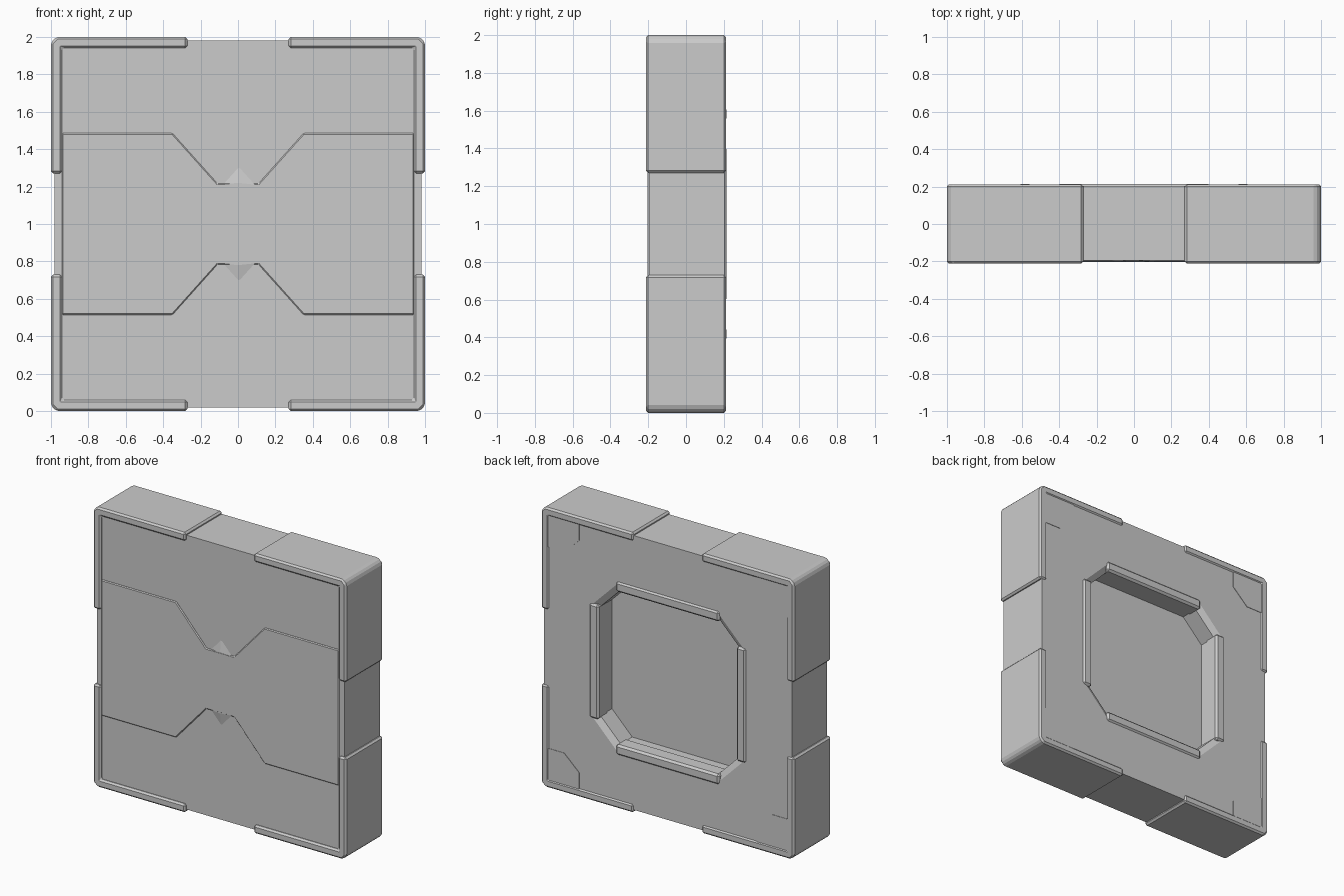
import bpy
import bmesh

cube = bpy.data.objects.get("Cube")
if cube:
    bpy.data.objects.remove(cube, do_unlink=True)

grey = bpy.data.materials.new("plain_grey")
grey.use_nodes = True
grey.diffuse_color = (0.6, 0.6, 0.6, 1)
grey.node_tree.nodes["Principled BSDF"].inputs["Base Color"].default_value = (0.6, 0.6, 0.6, 1)

MID = 1.0  # height of the block's centre


def loft(name, rings, bevel=0.0):
    """Join outlines [(y, [(x, z), ...]), ...], z measured from the centre, into a closed solid."""
    bm = bmesh.new()
    loops = [[bm.verts.new((x, y, z + MID)) for x, z in pts] for y, pts in rings]
    n = len(loops[0])
    bm.faces.new(loops[0])
    bm.faces.new(loops[-1])
    for a, b in zip(loops, loops[1:]):
        for i in range(n):
            j = (i + 1) % n
            bm.faces.new((a[i], a[j], b[j], b[i]))
    bmesh.ops.recalc_face_normals(bm, faces=bm.faces)
    mesh = bpy.data.meshes.new(name)
    bm.to_mesh(mesh)
    bm.free()
    mesh.materials.append(grey)
    ob = bpy.data.objects.new(name, mesh)
    bpy.context.collection.objects.link(ob)
    if bevel:
        mod = ob.modifiers.new("Bevel", "BEVEL")
        mod.width = bevel
        mod.segments = 1
        mod.limit_method = "ANGLE"
    return ob


def prism(name, pts, y0, y1, bevel=0.0):
    return loft(name, [(y0, pts), (y1, pts)], bevel)


def rect(x0, x1, z0, z1):
    return [(x0, z0), (x1, z0), (x1, z1), (x0, z1)]


def octagon(r, c):
    return [(r, -c), (r, c), (c, r), (-c, r), (-r, c), (-r, -c), (-c, -r), (c, -r)]


# Main block with a chamfered octagonal recess in the back
body = prism("body", rect(-0.98, 0.98, -0.98, 0.98), -0.195, 0.203)
cutter = loft("recess_cutter", [(0.05, octagon(0.55, 0.39)),
                                (0.18, octagon(0.55, 0.39)),
                                (0.203, octagon(0.59, 0.41)),
                                (0.3, octagon(0.59, 0.41))])
cutter.hide_render = True
cut = body.modifiers.new("Recess", "BOOLEAN")
cut.operation = "DIFFERENCE"
cut.solver = "EXACT"
cut.object = cutter
bpy.context.view_layer.objects.active = body
bpy.ops.object.modifier_apply(modifier="Recess")
bpy.data.objects.remove(cutter, do_unlink=True)

# Raised bow-tie panel across the front
top = [(-0.94, 0.485), (-0.35, 0.485), (-0.11, 0.217),
       (0.11, 0.217), (0.35, 0.485), (0.94, 0.485)]
prism("front_panel", top + [(x, -z) for x, z in reversed(top)], -0.203, -0.18, 0.006)

# Small sloping wedges at the waist of the panel
for label, s in (("upper", 1), ("lower", -1)):
    loft(label + "_wedge", [(-0.202, [(-0.09, s * 0.21), (0.09, s * 0.21), (0, s * 0.22)]),
                            (-0.194, [(-0.09, s * 0.21), (0.09, s * 0.21), (0, s * 0.31)])])

# Corner brackets wrapping the edges, and thin plates in the back corners
bracket = [(0.27, 1), (0.97, 1), (1, 0.97), (1, 0.27), (0.94, 0.27), (0.94, 0.94), (0.27, 0.94)]
plate = [(0.95, 0.95), (0.70, 0.95), (0.70, 0.83), (0.82, 0.72), (0.95, 0.72)]
for side, sx in (("left", 1), ("right", -1)):
    for level, sz in (("upper", 1), ("lower", -1)):
        name = level + "_" + side
        prism(name + "_bracket", [(sx * x, sz * z) for x, z in bracket], -0.212, 0.212, 0.012)
        prism(name + "_back_plate", [(sx * x, sz * z) for x, z in plate], 0.2, 0.206)

# Bevelled rim bars on the straight sides of the recess
for label, s in (("left", 1), ("right", -1)):
    prism(label + "_rim_bar", rect(s * 0.545, s * 0.62, -0.41, 0.41), 0.1, 0.214, 0.014)
for label, s in (("top", 1), ("bottom", -1)):
    prism(label + "_rim_bar", rect(-0.41, 0.41, s * 0.545, s * 0.62), 0.1, 0.214, 0.014)
